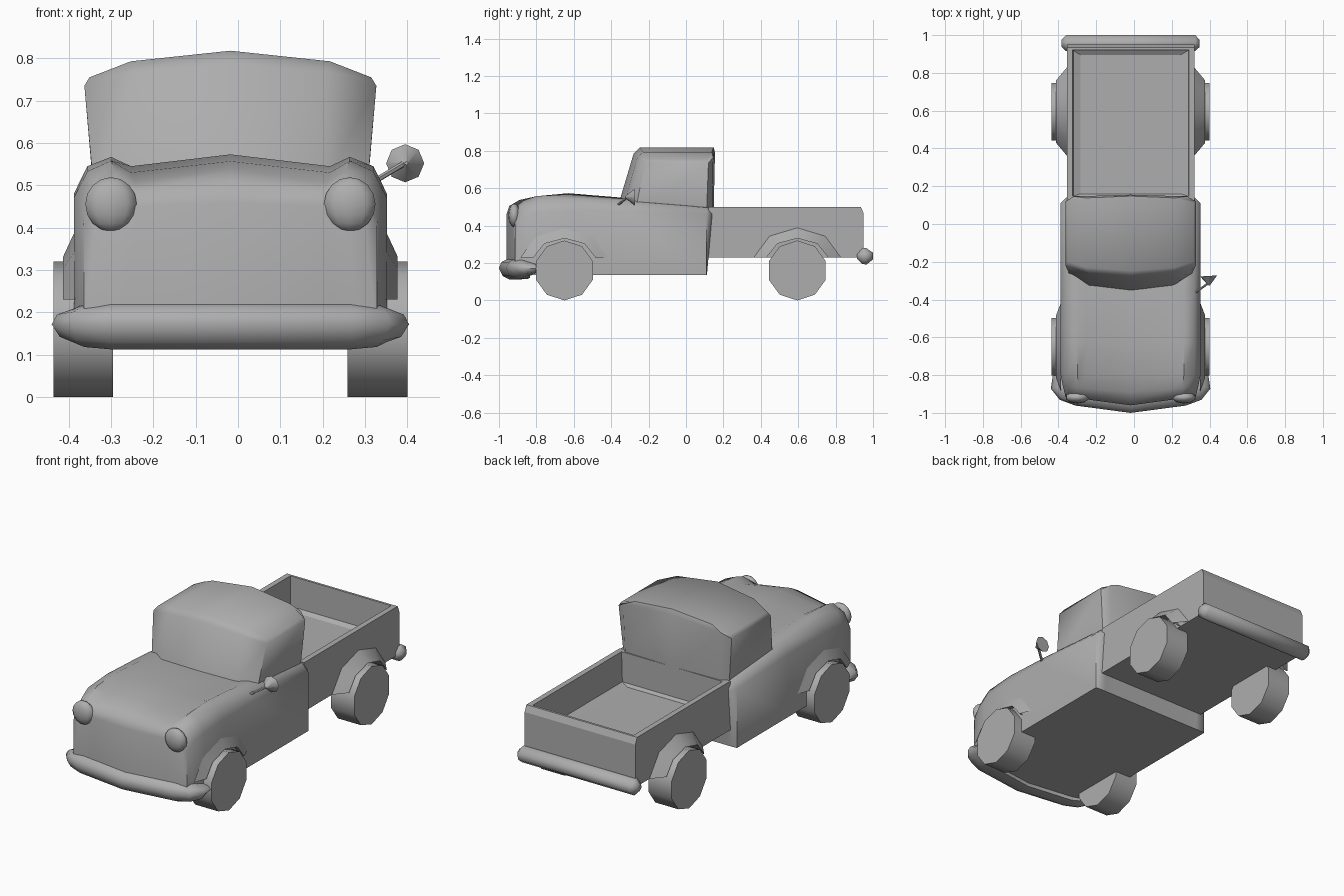
import bpy, bmesh, math
from mathutils import Vector

if "Cube" in bpy.data.objects:
    bpy.data.objects.remove(bpy.data.objects["Cube"])

CX = -0.018  # centre line of the truck (the side mirror widens only one side)
grey = bpy.data.materials.new("dark_grey")
grey.diffuse_color = (0.42, 0.42, 0.42, 1)
grey.use_nodes = True
grey.node_tree.nodes["Principled BSDF"].inputs["Base Color"].default_value = grey.diffuse_color


def finish(name, bm, angle=40, shift=True):
    bmesh.ops.recalc_face_normals(bm, faces=bm.faces)
    me = bpy.data.meshes.new(name)
    bm.to_mesh(me)
    bm.free()
    me.materials.append(grey)
    ob = bpy.data.objects.new(name, me)
    bpy.context.collection.objects.link(ob)
    if shift:
        ob.location.x = CX
    bpy.ops.object.select_all(action='DESELECT')
    ob.select_set(True)
    bpy.context.view_layer.objects.active = ob
    bpy.ops.object.shade_smooth_by_angle(angle=math.radians(angle))
    return ob


def loft(name, rings, cap="ngon", closed=True, angle=40):
    """Skin rings of equal point count; 'ladder' caps mirrored rings in strips."""
    bm = bmesh.new()
    vs = [[bm.verts.new(p) for p in r] for r in rings]
    n = len(rings[0])
    for a, b in zip(vs, vs[1:]):
        for i in range(n if closed else n - 1):
            j = (i + 1) % n
            bm.faces.new((a[i], a[j], b[j], b[i]))
    for r in (vs[0], vs[-1]):
        if cap == "ngon":
            bm.faces.new(r)
        elif cap == "ladder":
            h = n // 2 + 1
            for i in range(h // 2 - 1):
                q = (i, i + 1, h - 2 - i, h - 1 - i)
                bm.faces.new([r[k] for k in q])
                bm.faces.new([r[-k % n] for k in q])
    return finish(name, bm, angle)


def mirrored(half):
    """Close a half ring whose first and last points lie on the centre line."""
    return half + [(-x, y, z) for x, y, z in half[-2:0:-1]]


# Hood, front fenders and lower cab: sections along y
# (y, sweep back at sides, z of centre / valley / fender / shoulder / side, half width)
sections = [
    (-0.96, 0.050, 0.460, 0.450, 0.460, 0.445, 0.40, 0.346),
    (-0.945, 0.048, 0.505, 0.485, 0.500, 0.480, 0.42, 0.348),
    (-0.89, 0.030, 0.537, 0.508, 0.535, 0.510, 0.45, 0.358),
    (-0.80, 0.000, 0.557, 0.530, 0.558, 0.533, 0.47, 0.370),
    (-0.63, 0.000, 0.573, 0.545, 0.567, 0.545, 0.48, 0.370),
    (-0.35, 0.000, 0.550, 0.540, 0.545, 0.532, 0.48, 0.370),
    (0.11, 0.000, 0.505, 0.503, 0.503, 0.495, 0.46, 0.370),
    (0.14, 0.000, 0.500, 0.500, 0.500, 0.490, 0.46, 0.340),
]
rings = []
for y, v, *zs, w in sections:
    xs = [0, 0.235 * w / 0.37, 0.282 * w / 0.37, 0.338 * w / 0.37, w]
    yb = min(y, 0.112)
    half = [(x, y + v * x / 0.37, z) for x, z in zip(xs, zs)]
    half += [(x, yb + v * x / 0.37, 0.135) for x in reversed(xs)]
    rings.append(mirrored(half))
loft("front_body", rings, "ladder", angle=48)

# Cab: outlines stacked upward, front to rear on each half
cab = [
    [(0, -0.365, 0.50), (0.22, -0.335, 0.50), (0.323, -0.268, 0.49),
     (0.323, 0.11, 0.48), (0.29, 0.14, 0.48), (0, 0.148, 0.48)],
    [(0, -0.280, 0.785), (0.225, -0.26, 0.765), (0.345, -0.22, 0.735),
     (0.345, 0.12, 0.735), (0.30, 0.146, 0.765), (0, 0.155, 0.79)],
    [(0, -0.248, 0.818), (0.235, -0.23, 0.793), (0.333, -0.20, 0.755),
     (0.333, 0.115, 0.755), (0.235, 0.138, 0.793), (0, 0.148, 0.818)],
]
loft("cab", [mirrored(h) for h in cab], "ladder", angle=50)

# Cargo bed: outer shell, rim and recessed floor (half width, y front, y back, z)
bed = [
    (0.338, 0.12, 0.950, 0.23), (0.338, 0.12, 0.950, 0.465),
    (0.338, 0.12, 0.935, 0.50), (0.308, 0.148, 0.922, 0.50),
    (0.303, 0.148, 0.918, 0.335), (0.265, 0.16, 0.895, 0.32),
]
loft("cargo_bed", [[(-w, a, z), (w, a, z), (w, b, z), (-w, b, z)]
                   for w, a, b, z in bed], angle=18)

# Wheels and arch flares
base = [(-0.235, 0.07), (-0.15, 0.185), (0, 0.23), (0.15, 0.185), (0.235, 0.07)]
rim = [(-0.165, 0.07), (-0.107, 0.143), (0, 0.172), (0.107, 0.143), (0.165, 0.07)]
for end, wy, skin in (("front", -0.65, 0.368), ("rear", 0.595, 0.336)):
    for side, s in (("right", 1), ("left", -1)):
        circle = [(0.16 * math.sin(k * math.tau / 10), 0.16 * math.cos(k * math.tau / 10))
                  for k in range(10)]
        loft(f"{end}_{side}_wheel",
             [[(s * x, wy + a, 0.16 + b) for a, b in circle] for x in (0.277, 0.418)])
        loft(f"{end}_{side}_fender_flare",
             [[(s * x, wy + a, 0.16 + b) for a, b in prof]
              for x, prof in ((skin, base), (0.395, rim), (skin - 0.03, rim))],
             cap=None, closed=False, angle=45)

# Front bumper: rounded section swept around the nose
section = [(-0.06, 0.05), (0.0, 0.055), (0.042, 0.035), (0.055, 0.002),
           (0.035, -0.04), (0.0, -0.058), (-0.06, -0.056)]
path = [(0, -0.945, 0, -1, 1), (0.28, -0.908, 0.22, -0.97, 1),
        (0.345, -0.885, 0.55, -0.83, 0.9), (0.37, -0.855, 0.95, -0.3, 0.7),
        (0.355, -0.80, 1, 0.2, 0.45)]
stations = [(-x, y, -nx, ny, k) for x, y, nx, ny, k in path[:0:-1]] + path
loft("front_bumper", [[(x + nx * d, y + ny * d, 0.17 + h * k) for d, h in section]
                      for x, y, nx, ny, k in stations], angle=60)

# Rear bumper
prof = [(-0.04, 0.01), (-0.012, 0.042), (0.01, 0.042), (0.045, 0.018),
        (0.045, -0.018), (0.01, -0.045), (-0.012, -0.042), (-0.04, -0.015)]
loft("rear_bumper", [[(x, 0.955 + a * k, 0.237 + b * k) for a, b in prof]
                     for x, k in ((-0.365, 0.45), (-0.342, 1), (0.342, 1), (0.365, 0.45))],
     angle=60)

# Headlights, mostly sunk into the fender fronts
for side, s in (("right", 1), ("left", -1)):
    bm = bmesh.new()
    bmesh.ops.create_uvsphere(bm, u_segments=10, v_segments=8, radius=0.064)
    for v in bm.verts:
        v.co.y *= 0.5
        v.co += Vector((s * 0.282, -0.918, 0.455))
    finish(f"{side}_headlight", bm, 70)


# Side mirror: cone head on a thin arm, one side only
def tapered(name, p, q, r1, r2, seg):
    p, q = Vector(p), Vector(q)
    bm = bmesh.new()
    bmesh.ops.create_cone(bm, cap_ends=True, segments=seg, radius1=r1, radius2=r2,
                          depth=(q - p).length)
    rot = (q - p).to_track_quat('Z', 'Y')
    for v in bm.verts:
        v.co = (p + q) / 2 + rot @ v.co
    finish(name, bm, 50, shift=False)


tapered("mirror_head", (0.395, -0.275, 0.552), (0.398, -0.325, 0.552), 0.045, 0.004, 8)
tapered("mirror_arm", (0.315, -0.37, 0.505), (0.395, -0.312, 0.553), 0.007, 0.007, 6)
